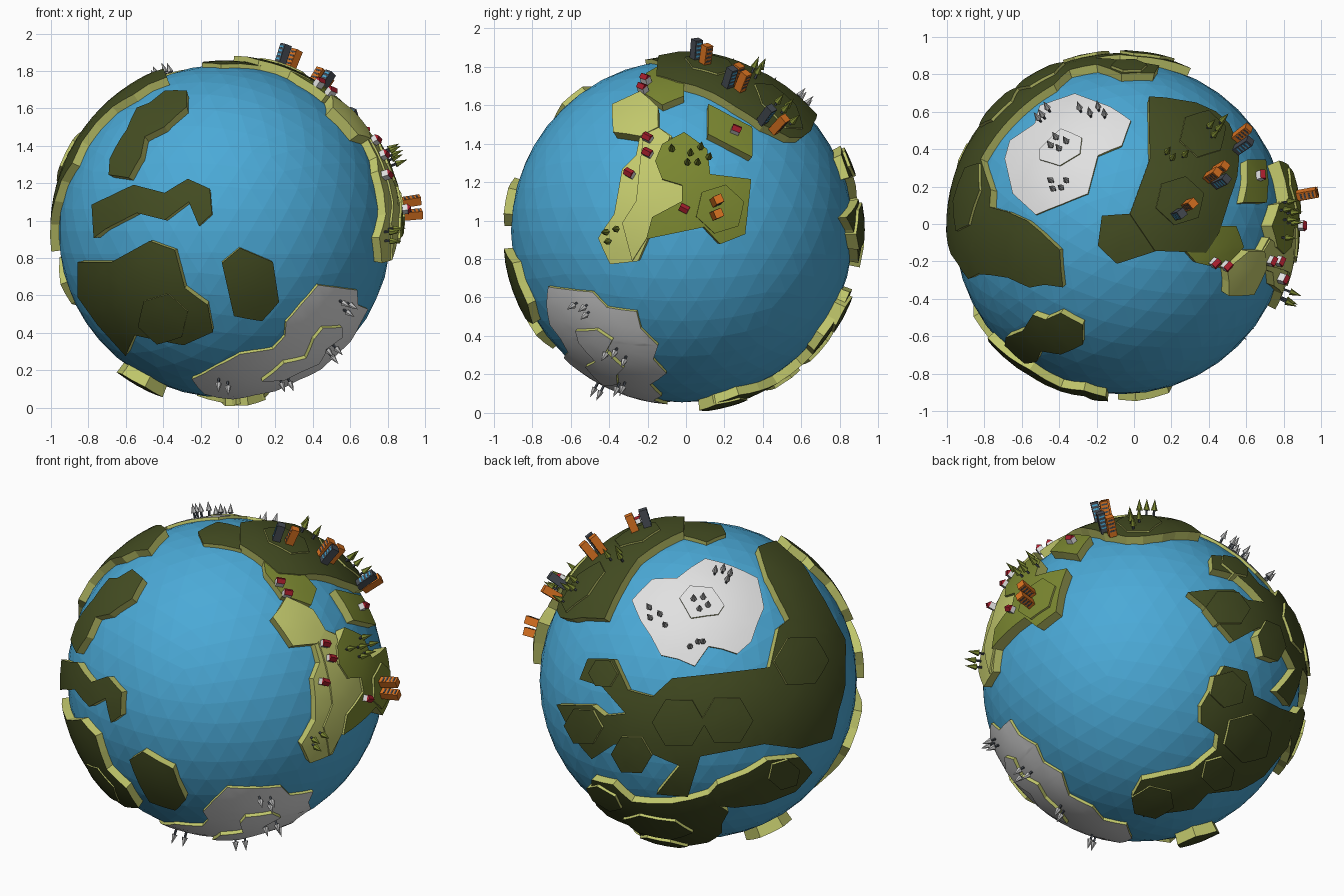
import bpy
import bmesh
from math import radians, sin, cos, pi, sqrt
from mathutils import Matrix, Vector

cube = bpy.data.objects.get("Cube")
if cube:
    bpy.data.objects.remove(cube, do_unlink=True)

CENTRE = Vector((-0.07, -0.02, 0.945))
RADIUS = 0.89


def make_material(name, colour):
    mat = bpy.data.materials.new(name)
    mat.use_nodes = True
    rgba = (*colour, 1)
    mat.diffuse_color = rgba
    mat.node_tree.nodes["Principled BSDF"].inputs["Base Color"].default_value = rgba
    return mat


OCEAN = make_material("ocean blue", (0.07, 0.4, 0.68))
FOREST = make_material("dark olive", (0.058, 0.074, 0.016))
MEADOW = make_material("olive green", (0.195, 0.24, 0.03))
LIME = make_material("pale lime", (0.54, 0.58, 0.15))
SNOW = make_material("snow white", (0.75, 0.75, 0.75))
ORANGE = make_material("brick orange", (0.7, 0.17, 0.015))
SLATE = make_material("slate", (0.06, 0.07, 0.085))
RED = make_material("roof red", (0.4, 0.013, 0.026))
FROST = make_material("frost grey", (0.5, 0.5, 0.5))


# A side of the globe: flat outlines are drawn on it and wrapped onto the sphere
class Side:
    def __init__(self, azimuth, elevation, scale):
        a, e = radians(azimuth), radians(elevation)
        outward = Vector((sin(a), -cos(a), 0))
        self.right = Vector((cos(a), sin(a), 0))
        self.up = Vector((0, 0, cos(e))) - outward * sin(e)
        self.out = Vector((0, 0, sin(e))) + outward * cos(e)
        self.scale = RADIUS / scale

    def direction(self, u, v, height):
        u, v = u * self.scale, v * self.scale
        depth = sqrt(max((RADIUS + height) ** 2 - u * u - v * v, 0))
        return (self.right * u + self.up * v + self.out * depth).normalized()


FRONT = Side(0, 0, 166)
EAST = Side(90, 0, 171)
NORTH = Side(0, 90, 166)
SOUTH = Side(0, -90, 166)
BACK = Side(213, 23, 160)
UNDER = Side(140, -27, 160)


def add_object(name, mesh):
    obj = bpy.data.objects.new(name, mesh)
    bpy.context.collection.objects.link(obj)
    return obj


def finish(bm, name, materials):
    mesh = bpy.data.meshes.new(name)
    bm.to_mesh(mesh)
    bm.free()
    for mat in materials:
        mesh.materials.append(mat)
    return mesh


def refine(bm, longest, rounds):
    for _ in range(rounds):
        edges = [e for e in bm.edges if e.calc_length() > longest]
        if not edges:
            break
        bmesh.ops.subdivide_edges(bm, edges=edges, cuts=1)
        bmesh.ops.triangulate(bm, faces=bm.faces[:])


# Land plate: wrapped top surface with lime cliffs down into the sea
def plate(name, side, outline, height=0.045, top=FOREST):
    bm = bmesh.new()
    bm.faces.new([bm.verts.new((u, v, 0)) for u, v in outline])
    bmesh.ops.triangulate(bm, faces=bm.faces[:])
    refine(bm, 30, 4)
    for vert in bm.verts:
        vert.co = side.direction(vert.co.x, vert.co.y, height) * (RADIUS + height)
    refine(bm, 0.13, 4)
    for vert in bm.verts:
        vert.co = vert.co.normalized() * (RADIUS + height)
    for face in bm.faces:
        face.smooth = True
    tops = bm.faces[:]
    rim = [e for e in bm.edges if e.is_boundary]
    for item in bmesh.ops.extrude_edge_only(bm, edges=rim)["geom"]:
        if isinstance(item, bmesh.types.BMVert):
            item.co = item.co.normalized() * RADIUS * 0.975
        elif isinstance(item, bmesh.types.BMFace):
            item.material_index = 1
            item.smooth = False
    bmesh.ops.recalc_face_normals(bm, faces=bm.faces[:])
    if sum(f.normal.dot(f.calc_center_median()) for f in tops) < 0:
        bmesh.ops.reverse_faces(bm, faces=bm.faces[:])
    add_object(name, finish(bm, name, (top, LIME))).location = CENTRE


def hex_plate(name, side, u, v, size, height, top=FOREST, turn=0.3):
    plate(name, side, [(u + size * cos(turn + i * pi / 3), v + size * sin(turn + i * pi / 3))
                       for i in range(6)], height, top)


# Ocean
bm = bmesh.new()
bmesh.ops.create_icosphere(bm, subdivisions=4, radius=RADIUS)
add_object("ocean", finish(bm, "ocean", [OCEAN])).location = CENTRE

# Front islands
plate("upper_front_island", FRONT, [
    (-98, 101), (-88, 123), (-75, 128), (-60, 140), (-38, 140), (-38, 124), (-60, 104),
    (-80, 94), (-84, 74), (-96, 53), (-116, 56), (-115, 72), (-103, 94)])
plate("zigzag_island", FRONT, [
    (-133, 26), (-91, 46), (-60, 38), (-37, 52), (-15, 42), (-13, 17), (-26, 5),
    (-36, 29), (-60, 11), (-88, 18), (-119, 2), (-131, -7)])
plate("lower_front_land", FRONT, [
    (-147, -31), (-113, -31), (-75, -10), (-50, -19), (-40, -57), (-17, -74),
    (-12, -101), (-41, -114), (-90, -104), (-99, -125), (-127, -94), (-147, -66)])
hex_plate("lower_front_rise", FRONT, -62, -88, 26, 0.052)
plate("lone_island", FRONT, [
    (-3, -32), (15, -17), (48, -31), (54, -71), (37, -90), (9, -85)])

# Southern ice
plate("south_ice", FRONT, [
    (-33, -148), (15, -123), (48, -118), (60, -105), (61, -91), (93, -54),
    (132, -59), (133, -74), (143, -78), (125, -111), (96, -138),
    (50, -160), (8, -168), (-20, -163)], 0.015, SNOW)
plate("south_ice_ridge", FRONT, [
    (37, -150), (59, -132), (81, -127), (89, -108), (98, -97), (117, -96), (118, -106),
    (103, -117), (94, -133), (78, -140), (60, -149)], 0.035, SNOW)

# Northern ice
plate("north_ice", NORTH, [
    (-116, 69), (-111, 87), (-86, 104), (-81, 122), (-46, 134), (-11, 121),
    (10, 107), (1, 82), (-23, 72), (-33, 34), (-85, 13), (-108, 34)], 0.015, SNOW)
plate("north_ice_rise", NORTH, [
    (-81, 79), (-60, 99), (-39, 90), (-41, 74), (-61, 62), (-81, 68)], 0.024, SNOW)

# Northern land, with a low tip to the west
plate("north_land", NORTH, [
    (28, 131), (44, 130), (75, 125), (95, 116), (108, 104), (118, 79), (116, 51), (109, 30),
    (98, -5), (85, -25), (34, -23), (9, 14), (29, 69)], 0.05)
plate("north_tip", NORTH, [
    (36, -23), (-4, -36), (-23, -18), (-19, 12), (9, 14), (30, 10)], 0.022)
hex_plate("north_rise_west", NORTH, 59, 27, 25, 0.06)
hex_plate("north_rise_east", NORTH, 82, 94, 24, 0.06)

# Eastern meadows
plate("east_neck", EAST, [
    (-42, 140), (-36, 158), (-22, 166), (2, 152), (2, 135), (-20, 126)], 0.045, MEADOW)
plate("east_hex", EAST, [
    (-70, 127), (-42, 140), (-24, 124), (-24, 104), (-42, 95), (-69, 99)], 0.06, LIME)
plate("east_coast", EAST, [
    (-42, 97), (-24, 104), (-10, 95), (-24, 70), (-20, 52), (0, 46), (0, 30),
    (-34, -7), (-44, -30), (-72, -33), (-84, -7), (-68, 17), (-60, 62), (-46, 76)],
    0.045, LIME)
plate("east_ridge", EAST, [
    (-38, 98), (-24, 104), (-12, 95), (-22, 68), (-20, 52), (0, 46), (0, 30),
    (-36, -8), (-50, -30), (-60, 8), (-46, 30), (-42, 70)], 0.055, LIME)
plate("east_meadow", EAST, [
    (-20, 87), (2, 99), (25, 82), (28, 57), (69, 52), (63, -3), (38, -13), (22, 4),
    (-36, -8), (-30, 14), (0, 30), (0, 46), (-20, 52), (-27, 70)], 0.068, MEADOW)
hex_plate("east_rise", EAST, 38, 22, 25, 0.08, MEADOW)
plate("east_islet", EAST, [(26, 127), (70, 104), (70, 74), (26, 97)], 0.05, MEADOW)

# Great land on the back, with raised tiles
plate("back_land", BACK, [
    (-140, -24), (-103, -23), (-90, -33), (-68, -30), (-93, -3), (-116, 3),
    (-108, 24), (-81, 25), (-66, -6), (-41, -12), (-21, 7), (77, 19), (85, 59),
    (95, 67), (72, 109), (61, 138), (78, 143), (105, 121), (129, 84), (150, 45),
    (151, 0), (138, -55), (107, -64), (72, -59), (52, -63), (8, -72), (-5, -114),
    (-37, -112), (-13, -82), (-62, -62), (-80, -62), (-103, -78), (-122, -56)])
for u, v, size in ((-14, -38, 27), (-62, -72, 21), (108, 25, 27), (35, -35, 26),
                   (-92, 10, 15), (-112, -45, 20)):
    hex_plate("back_rise", BACK, u, v, size, 0.06, turn=0)
plate("back_south_land", UNDER, [
    (60, -32), (84, 10), (107, 5), (114, -19), (140, -30), (157, -34), (148, -67),
    (124, -97), (100, -112), (67, -117), (52, -132), (2, -140), (-10, -122),
    (0, -105), (52, -94), (76, -74), (78, -60), (60, -49)])
for u, v, size in ((108, -62, 25), (78, -98, 17), (88, -14, 19)):
    hex_plate("back_south_rise", UNDER, u, v, size, 0.062)
plate("back_low_island", BACK, [
    (7, -121), (25, -101), (55, -89), (75, -76), (107, -73), (119, -89),
    (102, -109), (72, -121), (42, -125)])
hex_plate("back_low_rise", BACK, 92, -91, 16, 0.06)
hex_plate("south_islet_west", SOUTH, -85, 8, 24, 0.062)
hex_plate("south_islet_east", SOUTH, 18, -40, 24, 0.055)


# Small props: each mesh is built once, base at the origin, and shared
def box(bm, width, depth, low, high, index):
    mat = Matrix.Translation((0, 0, (low + high) / 2)) @ Matrix.Diagonal(
        (width, depth, high - low, 1))
    verts = bmesh.ops.create_cube(bm, size=1, matrix=mat)["verts"]
    for face in {f for v in verts for f in v.link_faces}:
        face.material_index = index
    return verts


def tree_mesh(name, leaf, height, radius):
    bm = bmesh.new()
    box(bm, 0.01, 0.01, -0.01, 0.03, 1)
    bmesh.ops.create_cone(bm, cap_ends=True, segments=6, radius1=radius, radius2=0,
                          depth=height, matrix=Matrix.Translation((0, 0, 0.025 + height / 2)))
    return finish(bm, name, (leaf, SLATE))


def tower_mesh(name, wall, window, height):
    bm = bmesh.new()
    box(bm, 0.045, 0.045, -0.015, height, 0)
    for i in range(4):
        low = height * (0.16 + 0.21 * i)
        box(bm, 0.032, 0.048, low, low + height * 0.09, 1)
    return finish(bm, name, (wall, window))


def house_mesh():
    bm = bmesh.new()
    box(bm, 0.036, 0.046, -0.01, 0.026, 0)
    for vert in box(bm, 0.042, 0.048, 0.026, 0.044, 1):
        if vert.co.z > 0.03:
            vert.co.x = 0
    bmesh.ops.remove_doubles(bm, verts=bm.verts[:], dist=0.0001)
    return finish(bm, "house", (SNOW, RED))


def scatter(mesh, side, height, spots, spin=0.4):
    for u, v in spots:
        way = side.direction(u, v, height)
        obj = add_object(mesh.name, mesh)
        turn = Matrix.Rotation(spin, 4, "Z")
        obj.matrix_world = (Matrix.Translation(CENTRE + way * (RADIUS + height))
                            @ way.to_track_quat("Z", "Y").to_matrix().to_4x4() @ turn)


# Trees
tree = tree_mesh("tree", MEADOW, 0.065, 0.019)
scatter(tree, EAST, 0.052, [(-74, -1), (-64, 2), (-72, -10)])
scatter(tree, EAST, 0.068, [(-10, 80), (5, 67), (15, 67), (26, 72), (18, 82), (8, 76)])
scatter(tree, NORTH, 0.055, [(86, 99), (94, 96), (98, 104), (90, 90), (45, 74),
                             (62, 71), (50, 68)])
frost_tree = tree_mesh("frost_tree", FROST, 0.055, 0.018)
scatter(frost_tree, NORTH, 0.018, [
    (-76, 109), (-71, 116), (-80, 106), (-40, 116), (-30, 111), (-22, 117), (-16, 110),
    (-68, 80), (-63, 88), (-53, 84), (-60, 77), (-68, 46), (-66, 38), (-53, 46), (-58, 39)])
scatter(frost_tree, FRONT, 0.018, [
    (-6, -148), (3, -151), (55, -148), (63, -147), (100, -116), (108, -114),
    (104, -122), (115, -70), (122, -72), (119, -79)])

# Towers
slate_tower = tower_mesh("slate_tower", SLATE, OCEAN, 0.107)
orange_tower = tower_mesh("orange_tower", ORANGE, SLATE, 0.105)
scatter(slate_tower, NORTH, 0.055, [(55, 13), (95, 44), (116, 78)])
scatter(orange_tower, NORTH, 0.055, [(65, 22), (87, 50), (94, 56), (115, 90)])
scatter(orange_tower, EAST, 0.08, [(33, 29), (33, 16)])

# Houses
house = house_mesh()
scatter(house, EAST, 0.055, [(-36, 150), (-39, 141), (-34, 92), (-34, 77), (-52, 57),
                             (53, 100)], 1.1)
scatter(house, EAST, 0.068, [(2, 22)], 1.1)
